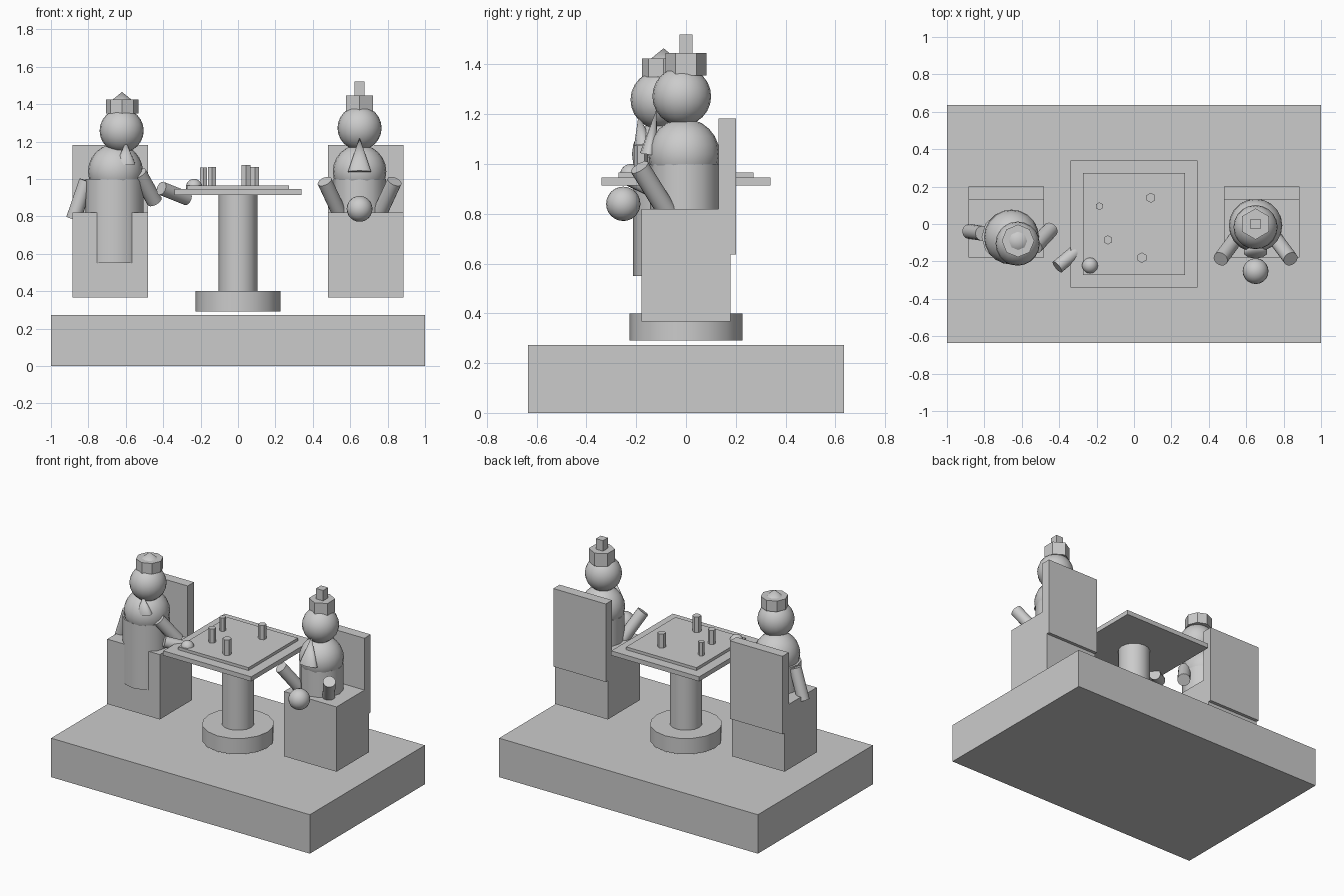
import bpy
from math import radians
from mathutils import Vector

if "Cube" in bpy.data.objects:
    bpy.data.objects.remove(bpy.data.objects["Cube"])


def smooth(o):
    bpy.ops.object.shade_smooth_by_angle(angle=radians(40))
    return o


def box(name, x, y, z):
    """Box from (min, max) ranges on each axis."""
    bpy.ops.mesh.primitive_cube_add(size=1, location=[(a + b) / 2 for a, b in (x, y, z)])
    o = bpy.context.object
    o.name = name
    o.scale = [b - a for a, b in (x, y, z)]
    bpy.ops.object.transform_apply(location=False, rotation=False, scale=True)
    return o


def rod(name, start, end, r, r2=None, sides=16, flat=1.0):
    """Cylinder or cone between two points, optionally flattened in depth."""
    a, b = Vector(start), Vector(end)
    d = b - a
    bpy.ops.mesh.primitive_cone_add(vertices=sides, radius1=r, radius2=r if r2 is None else r2,
                                    depth=d.length, location=(a + b) / 2)
    o = bpy.context.object
    o.name = name
    o.scale.y = flat
    if d.x or d.y:
        o.rotation_euler = Vector((0, 0, 1)).rotation_difference(d).to_euler()
    return smooth(o)


def ball(name, loc, r):
    bpy.ops.mesh.primitive_uv_sphere_add(segments=20, ring_count=12, radius=r, location=loc)
    o = bpy.context.object
    o.name = name
    return smooth(o)


# Plinth
box("plinth", (-1, 1), (-0.635, 0.635), (0, 0.272))

# Table with playing board
rod("table_foot", (0, 0, 0.29), (0, 0, 0.40), 0.228)
rod("table_column", (0, 0, 0.40), (0, 0, 0.916), 0.104)
box("table_top", (-0.34, 0.34), (-0.34, 0.34), (0.914, 0.946))
box("playing_board", (-0.272, 0.272), (-0.272, 0.272), (0.946, 0.966))
for i, (x, y, r, top) in enumerate([(-0.185, 0.095, 0.021, 1.06), (-0.14, -0.085, 0.025, 1.065),
                                    (0.042, -0.18, 0.028, 1.075), (0.09, 0.14, 0.027, 1.065)]):
    rod(f"game_piece_{i + 1}", (x, y, 0.966), (x, y, top), r, sides=6)

# Chairs
for side, cx in (("left", -0.683), ("right", 0.683)):
    xs = (cx - 0.203, cx + 0.203)
    box(f"{side}_seat", xs, (-0.178, 0.178), (0.367, 0.82))
    box(f"{side}_backrest", xs, (0.13, 0.2), (0.637, 1.182))

# Left player leaning forward
rod("left_torso", (-0.66, -0.07, 0.55), (-0.66, -0.07, 1.0), 0.155, sides=12, flat=0.92)
ball("left_chest", (-0.655, -0.07, 1.04), 0.147)
ball("left_head", (-0.622, -0.105, 1.258), 0.118)
rod("left_hat", (-0.62, -0.09, 1.35), (-0.62, -0.09, 1.425), 0.087, sides=8)
rod("left_hat_tip", (-0.62, -0.09, 1.42), (-0.62, -0.09, 1.465), 0.055, 0, sides=8)
rod("left_beard", (-0.6, -0.172, 1.08), (-0.6, -0.19, 1.2), 0.053, 0, sides=10, flat=0.7)
rod("left_resting_arm", (-0.81, -0.05, 0.99), (-0.88, -0.04, 0.785), 0.04)
rod("left_upper_arm", (-0.53, -0.12, 1.03), (-0.446, -0.03, 0.88), 0.042)
rod("left_forearm", (-0.41, -0.23, 0.95), (-0.272, -0.115, 0.895), 0.037)
ball("left_hand", (-0.235, -0.222, 0.957), 0.043)

# Right player sitting upright
RX = 0.65
rod("right_torso", (RX, -0.005, 0.55), (RX, -0.005, 1.0), 0.14, sides=12)
ball("right_chest", (RX, -0.008, 1.04), 0.143)
ball("right_head", (RX, -0.017, 1.272), 0.118)
rod("right_hat", (RX, 0, 1.356), (RX, 0, 1.447), 0.083, sides=6)
box("right_hat_tip", (RX - 0.027, RX + 0.027), (-0.027, 0.027), (1.44, 1.52))
rod("right_beard", (RX, -0.15, 1.038), (RX, -0.118, 1.222), 0.065, 0, sides=10, flat=0.55)
for name, s in (("inner", -1), ("outer", 1)):
    rod(f"right_{name}_arm", (RX + s * 0.1, -0.07, 0.80), (RX + s * 0.187, -0.187, 0.987), 0.04)
ball("right_held_ball", (RX, -0.252, 0.84), 0.069)
